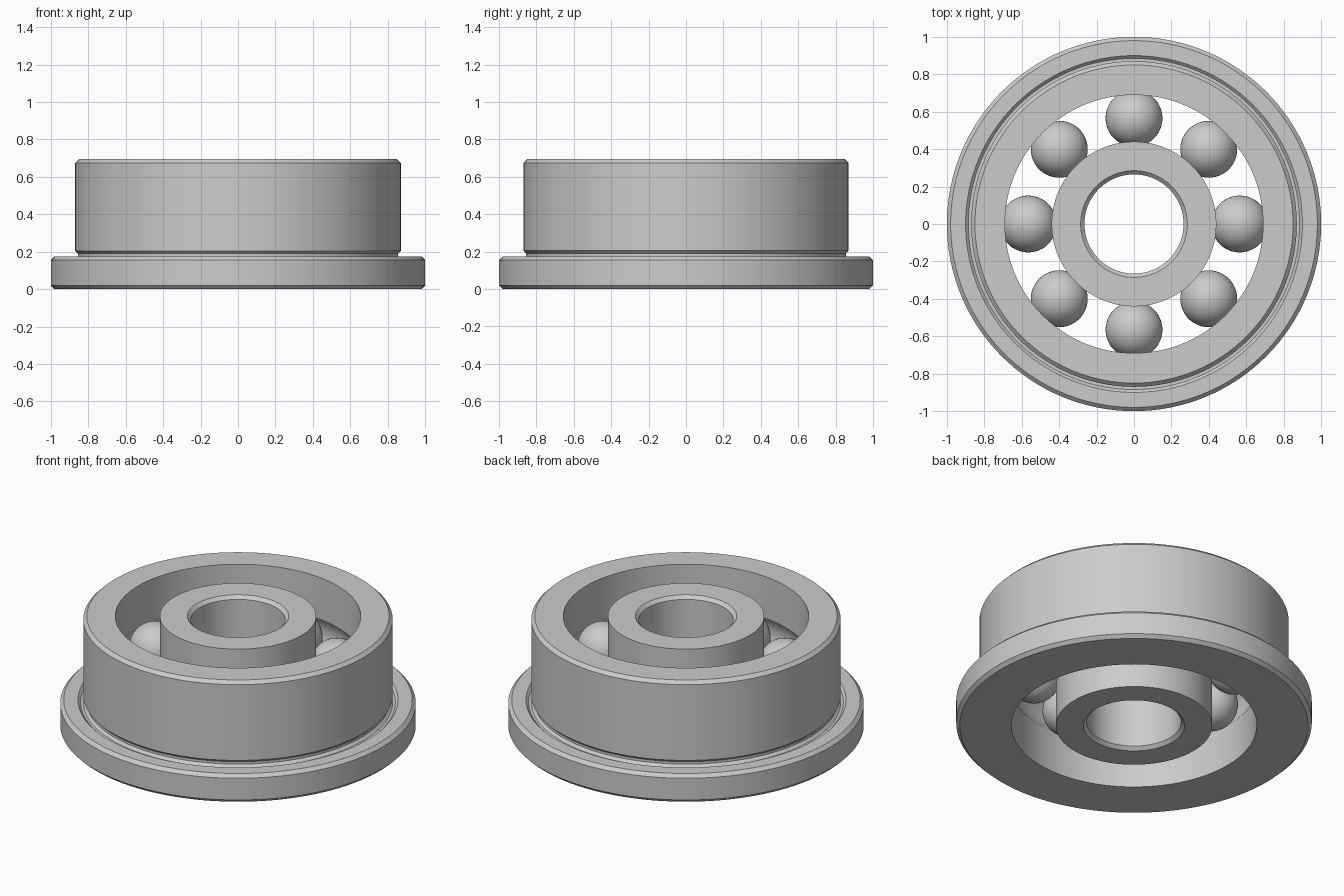
import bpy, bmesh, math

if "Cube" in bpy.data.objects:
    bpy.data.objects.remove(bpy.data.objects["Cube"])

SEGMENTS = 128
HEIGHT = 0.695
MID = HEIGHT / 2
PITCH = 0.565       # radius of the ball circle
BALL = 0.152
RACE = 0.155        # raceway groove radius


def finish(name, bm):
    bmesh.ops.recalc_face_normals(bm, faces=bm.faces)
    mesh = bpy.data.meshes.new(name)
    bm.to_mesh(mesh)
    bm.free()
    obj = bpy.data.objects.new(name, mesh)
    bpy.context.collection.objects.link(obj)
    bpy.ops.object.select_all(action='DESELECT')
    obj.select_set(True)
    bpy.context.view_layer.objects.active = obj
    bpy.ops.object.shade_smooth_by_angle(angle=math.radians(30))
    return obj


def lathe(name, profile):
    """Revolve a closed (radius, z) profile about the z axis."""
    bm = bmesh.new()
    rings = []
    for i in range(SEGMENTS):
        a = 2 * math.pi * i / SEGMENTS
        rings.append([bm.verts.new((r * math.cos(a), r * math.sin(a), z))
                      for r, z in profile])
    n = len(profile)
    for i in range(SEGMENTS):
        p, q = rings[i], rings[(i + 1) % SEGMENTS]
        for j in range(n):
            k = (j + 1) % n
            bm.faces.new((p[j], q[j], q[k], p[k]))
    return finish(name, bm)


def raceway(wall, side, steps=12):
    """Circular groove in a wall, listed from bottom to top."""
    half = math.acos(abs(wall - PITCH) / RACE)
    angles = [-half + 2 * half * i / steps for i in range(steps + 1)]
    return [(PITCH + side * RACE * math.cos(a), MID + RACE * math.sin(a))
            for a in angles]


# Flanged outer ring with relief groove behind the flange
outer = [(0.69, 0), (0.98, 0), (1.0, 0.02), (1.0, 0.155), (0.98, 0.175),
         (0.90, 0.175), (0.885, 0.16), (0.87, 0.16), (0.855, 0.175),
         (0.855, 0.19), (0.87, 0.205), (0.87, HEIGHT - 0.02),
         (0.85, HEIGHT), (0.69, HEIGHT)]
lathe("outer_ring", outer + raceway(0.69, 1)[::-1])

# Inner ring with chamfered bore
inner = [(0.44, HEIGHT), (0.285, HEIGHT), (0.265, HEIGHT - 0.02),
         (0.265, 0.02), (0.285, 0), (0.44, 0)]
lathe("inner_ring", inner + raceway(0.44, -1))

# Balls
for i in range(8):
    a = i * math.pi / 4
    bm = bmesh.new()
    bmesh.ops.create_uvsphere(bm, u_segments=48, v_segments=24, radius=BALL)
    ball = finish(f"ball_{i + 1}", bm)
    ball.location = (PITCH * math.cos(a), PITCH * math.sin(a), MID)
